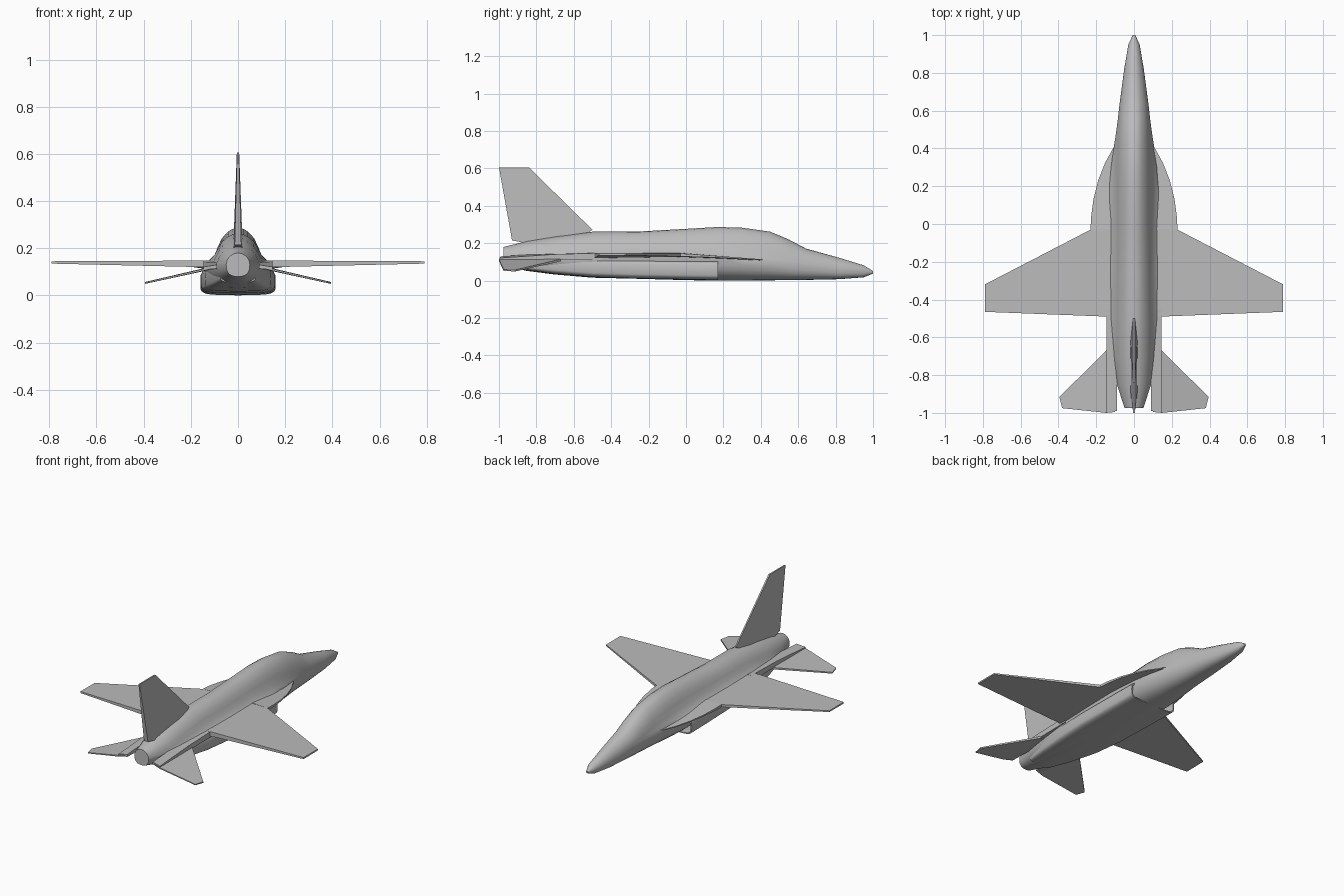
import bpy, bmesh, math

cube = bpy.data.objects.get("Cube")
if cube:
    bpy.data.objects.remove(cube, do_unlink=True)

grey = bpy.data.materials.new("light grey")
grey.use_nodes = True
colour = (0.5, 0.5, 0.5, 1)
grey.diffuse_color = colour
grey.node_tree.nodes["Principled BSDF"].inputs["Base Color"].default_value = colour


def finish(name, bm, angle):
    bmesh.ops.recalc_face_normals(bm, faces=bm.faces)
    mesh = bpy.data.meshes.new(name)
    bm.to_mesh(mesh)
    bm.free()
    obj = bpy.data.objects.new(name, mesh)
    bpy.context.collection.objects.link(obj)
    mesh.materials.append(grey)
    bpy.ops.object.select_all(action="DESELECT")
    bpy.context.view_layer.objects.active = obj
    obj.select_set(True)
    bpy.ops.object.shade_smooth_by_angle(angle=math.radians(angle))
    return obj


def loft(name, rings, angle):
    """Skin a list of closed rings and cap both ends."""
    bm = bmesh.new()
    loops = [[bm.verts.new(p) for p in ring] for ring in rings]
    count = len(loops[0])
    for a, b in zip(loops, loops[1:]):
        for i in range(count):
            j = (i + 1) % count
            bm.faces.new((a[i], a[j], b[j], b[i]))
    bm.faces.new(loops[0])
    bm.faces.new(loops[-1])
    return finish(name, bm, angle)


def plate(name, outline, mirrored=True):
    """Panel from (x, y, z, half thickness) corners, on both sides."""
    for side, sign in (("left", 1), ("right", -1)) if mirrored else (("", 1),):
        rings = [[(sign * x, y, z + s * h) for x, y, z, h in outline] for s in (1, -1)]
        loft(f"{side}_{name}".strip("_"), rings, 25)


# Fuselage: rounded belly, upper half blending from an ellipse to a waisted spine
WAIST = ((0, 1), (.1, .85), (.3, .68), (.5, .58), (.72, .47), (.9, .29), (.97, .16))


def body_ring(y, bottom, top, width, mid, waist):
    half = []
    for i in range(1, 7):
        a = math.pi / 2 * i / 7
        half.append((width * math.sin(a) ** .8, mid - (mid - bottom) * math.cos(a) ** .8))
    for h, x in WAIST:
        round_x = math.sqrt(1 - h * h)
        half.append((width * (round_x + (x - round_x) * waist), mid + (top - mid) * h))
    ring = [(0, bottom)] + half + [(0, top)] + [(-x, z) for x, z in reversed(half)]
    return [(x, y, z) for x, z in ring]


STATIONS = (
    (1, .038, .052, .007, .045, 0),
    (.95, .018, .082, .03, .05, 0),
    (.82, .008, .122, .052, .058, 0),
    (.64, .004, .172, .076, .08, 0),
    (.55, .003, .22, .086, .09, .1),
    (.45, .002, .262, .1, .105, .3),
    (.3, 0, .283, .125, .118, .7),
    (.17, 0, .287, .14, .125, .9),
    (0, .003, .277, .145, .13, 1),
    (-.25, .01, .263, .145, .135, 1),
    (-.5, .016, .262, .14, .135, .9),
    (-.7, .033, .237, .115, .13, .5),
    (-.85, .052, .212, .09, .13, .1),
    (-.975, .08, .18, .05, .13, 0),
)
loft("fuselage", [body_ring(*s) for s in STATIONS], 40)


# Intake trunk: boxy duct with open mouths, fairing back into the tail
def box_ring(y, width, bottom, top):
    mid, tall, ring = (bottom + top) / 2, (top - bottom) / 2, []
    for i in range(32):
        a = math.tau * i / 32
        c, s = math.cos(a), math.sin(a)
        ring.append((width * math.copysign(abs(c) ** .4, c), y,
                     mid + tall * math.copysign(abs(s) ** .4, s)))
    return ring


TRUNK = (
    (.06, .148, .012, .095),
    (.17, .152, .008, .1),
    (.17, .16, .002, .108),
    (0, .16, .005, .11),
    (-.3, .157, .011, .115),
    (-.5, .14, .018, .122),
    (-.7, .108, .036, .128),
    (-.85, .075, .056, .13),
)
loft("intake_trunk", [box_ring(*s) for s in TRUNK], 35)

# Wings and leading edge strakes
plate("wing", ((.1, -.03, .137, .01), (.23, -.03, .137, .008), (.79, -.32, .14, .004),
               (.79, -.465, .14, .005), (.146, -.49, .134, .014), (.1, -.49, .134, .014)))
plate("strake", ((.08, .43, .111, .004), (.106, .41, .111, .003), (.155, .32, .118, .003),
                 (.19, .23, .124, .004), (.215, .13, .13, .005), (.228, .03, .135, .007),
                 (.23, -.03, .137, .008), (.1, -.03, .137, .012)))

# Tail shelves carrying the drooped tailplanes
plate("tail_shelf", ((.06, -.45, .132, .018), (.146, -.45, .13, .018), (.146, -.7, .125, .016),
                     (.146, -.998, .115, .006), (.09, -.99, .122, .008), (.09, -.85, .125, .014),
                     (.06, -.8, .125, .016)))
plate("tailplane", ((.1, -.67, .12, .006), (.146, -.67, .109, .006), (.395, -.915, .053, .004),
                    (.38, -.975, .056, .003), (.146, -1, .109, .004), (.1, -.995, .12, .004)))

# Tail fin: wedge thin at the tip, rooted in the spine
FIN = ((-.5, .272, .004), (-.84, .606, .005), (-1, .606, .004),
       (-.93, .215, .014), (-.85, .2, .022), (-.6, .2, .02))
loft("tail_fin", [[(s * h, y, z) for y, z, h in FIN] for s in (1, -1)], 20)
